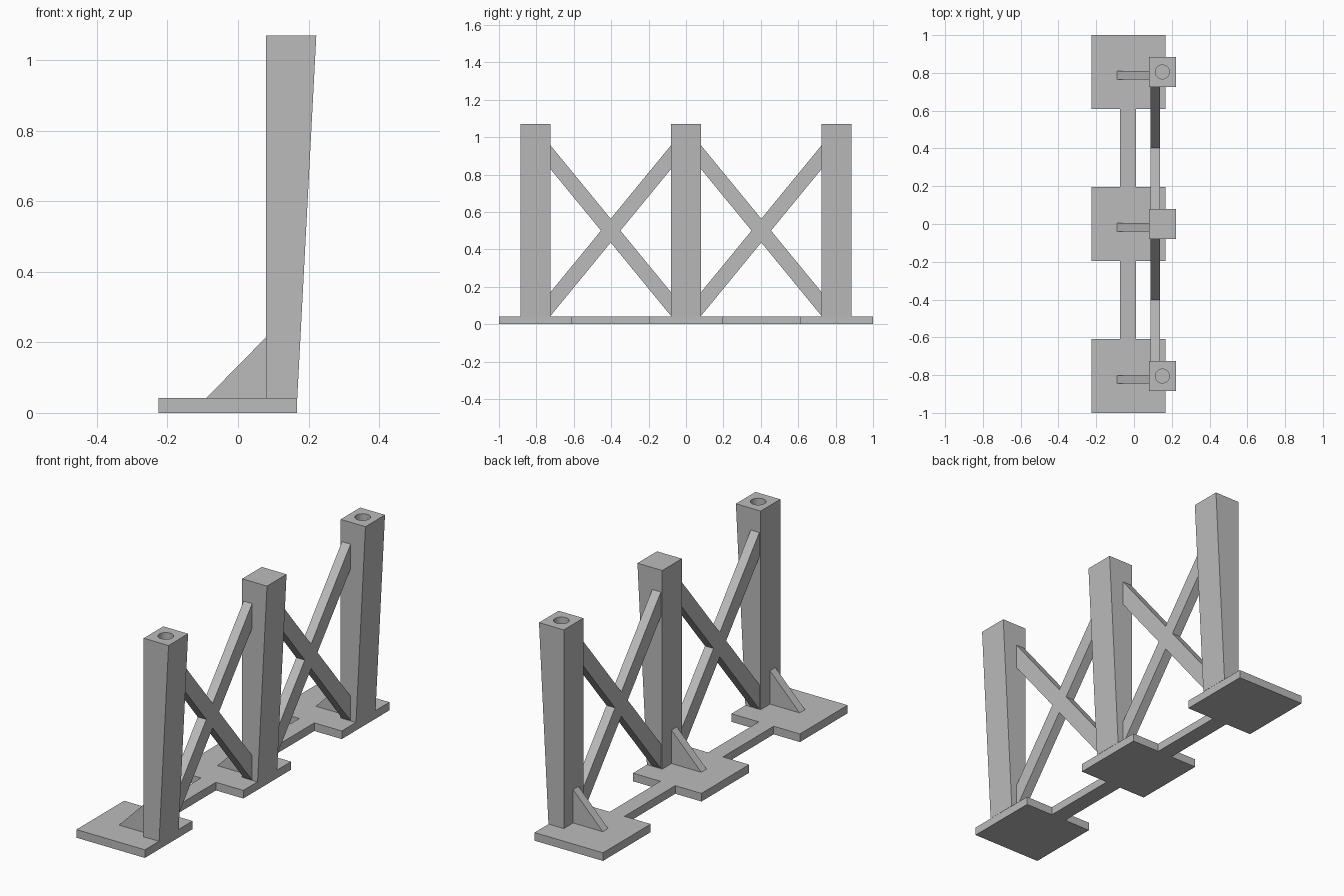
import bpy, bmesh
from mathutils import Vector

if "Cube" in bpy.data.objects:
    bpy.data.objects.remove(bpy.data.objects["Cube"])

grey = bpy.data.materials.new("plain grey")
grey.use_nodes = True
grey.diffuse_color = (0.5, 0.5, 0.5, 1)
grey.node_tree.nodes["Principled BSDF"].inputs["Base Color"].default_value = (0.5, 0.5, 0.5, 1)

BASE_TOP, POST_TOP = 0.042, 1.07
POST_X, POST_HALF = 0.08, 0.08
SPACING = 0.805


def prism(name, outline, axis, start, end):
    """Extrude a 2D outline along an axis: y takes (x, z), x takes (y, z), z takes (x, y)."""
    place = {"x": lambda a, b, d: (d, a, b),
             "y": lambda a, b, d: (a, d, b),
             "z": lambda a, b, d: (a, b, d)}[axis]
    bm = bmesh.new()
    face = bm.faces.new([bm.verts.new(place(a, b, start)) for a, b in outline])
    new = bmesh.ops.extrude_face_region(bm, geom=[face])["geom"]
    bmesh.ops.translate(bm, vec=Vector(place(0, 0, end - start)),
                        verts=[v for v in new if isinstance(v, bmesh.types.BMVert)])
    bmesh.ops.recalc_face_normals(bm, faces=bm.faces)
    mesh = bpy.data.meshes.new(name)
    bm.to_mesh(mesh)
    bm.free()
    mesh.materials.append(grey)
    obj = bpy.data.objects.new(name, mesh)
    bpy.context.collection.objects.link(obj)
    return obj


def drill(post, x, y, radius, depth):
    """Cut a blind round hole into the top of a post."""
    bpy.ops.mesh.primitive_cylinder_add(vertices=32, radius=radius, depth=2 * depth,
                                        location=(x, y, POST_TOP))
    cutter = bpy.context.object
    cutter.hide_render = True
    cutter.data.materials.append(grey)
    mod = post.modifiers.new("hole", "BOOLEAN")
    mod.operation, mod.solver, mod.object = "DIFFERENCE", "EXACT", cutter
    bpy.context.view_layer.objects.active = post
    bpy.ops.object.modifier_apply(modifier=mod.name)
    bpy.data.objects.remove(cutter)


# Base: three square pads joined by narrow strips, as one outline
pad_half = 1 - SPACING
centres = (-SPACING, 0, SPACING)


def base_side(pad_x, strip_x):
    side = []
    for c in centres:
        lo, hi = c - pad_half, c + pad_half
        side += [(strip_x, lo), (pad_x, lo), (pad_x, hi), (strip_x, hi)]
    return side[1:-1]


prism("base", base_side(0.167, 0.01) + base_side(-0.225, -0.075)[::-1], "z", 0, BASE_TOP)

# Posts widening upwards, each with a triangular gusset
for label, y in zip(("front", "middle", "back"), centres):
    post = prism(label + "_post",
                 [(POST_X, BASE_TOP), (0.168, BASE_TOP), (0.222, POST_TOP), (POST_X, POST_TOP)],
                 "y", y - POST_HALF, y + POST_HALF)
    if y:
        drill(post, 0.15, y, 0.037, 0.1)
    prism(label + "_gusset", [(-0.09, BASE_TOP), (POST_X, BASE_TOP), (POST_X, 0.215)],
          "y", y - 0.04, y + 0.004)

# Cross braces between the posts, each one flush X outline
w = SPACING / 2 - POST_HALF       # half width of the bay
mid, rise, t = 0.5, 0.393, 0.0635  # centre height, half rise, half bar height
notch = t * w / rise
for label, y in (("front", -SPACING / 2), ("back", SPACING / 2)):
    cross = [(notch, 0), (w, rise - t), (w, rise + t),
             (0, t), (-w, rise + t), (-w, rise - t)]
    cross += [(-a, -b) for a, b in cross]
    prism(label + "_cross_brace", [(y + a, mid + b) for a, b in cross], "x", 0.088, 0.137)
